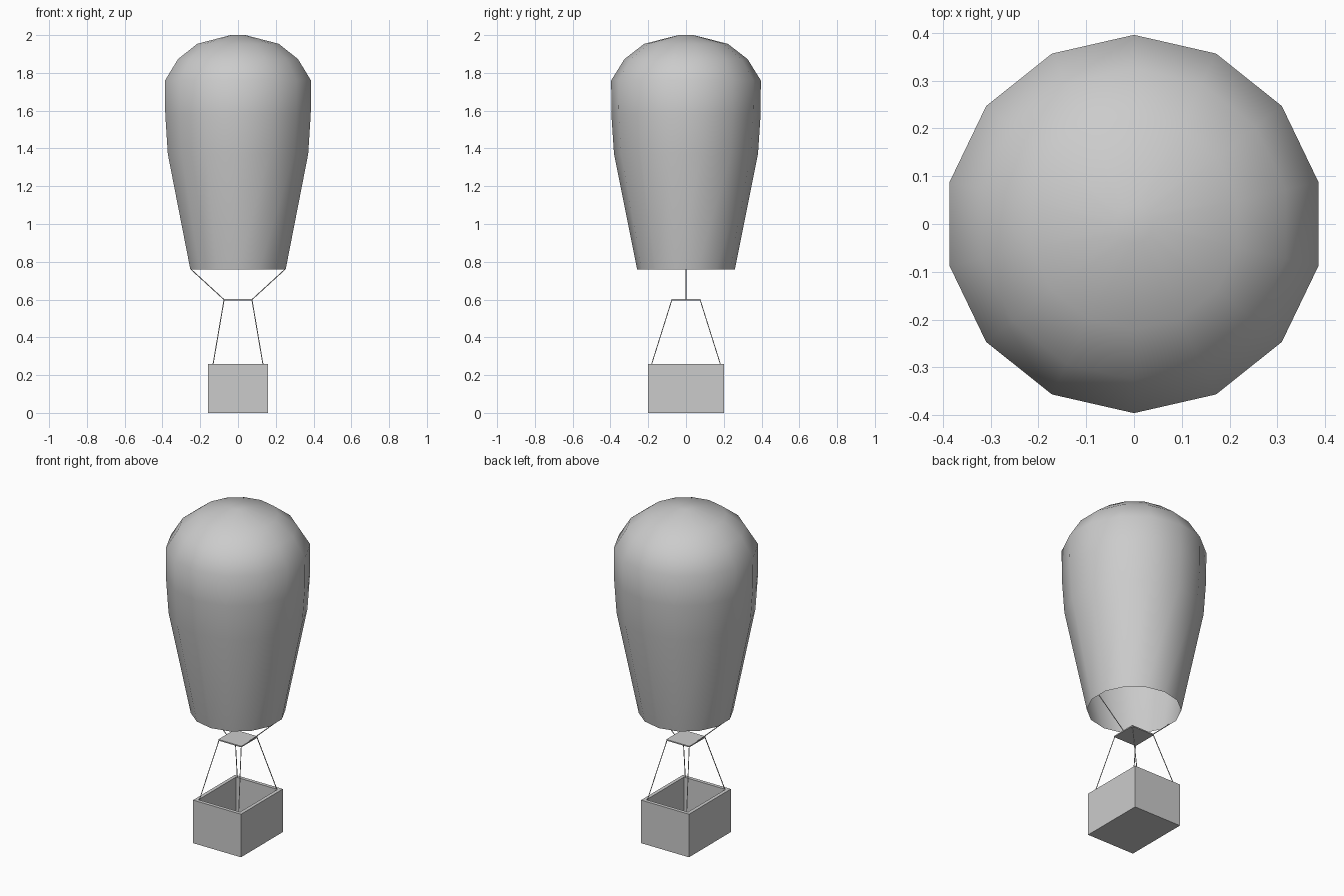
import bpy, bmesh, math
from mathutils import Vector

if "Cube" in bpy.data.objects:
    bpy.data.objects.remove(bpy.data.objects["Cube"])


def make_object(name, bm, smooth=False):
    bmesh.ops.recalc_face_normals(bm, faces=bm.faces)
    mesh = bpy.data.meshes.new(name)
    bm.to_mesh(mesh)
    bm.free()
    for p in mesh.polygons:
        p.use_smooth = smooth
    ob = bpy.data.objects.new(name, mesh)
    bpy.context.collection.objects.link(ob)
    return ob


def box(name, size, z0):
    bm = bmesh.new()
    bmesh.ops.create_cube(bm, size=1)
    for v in bm.verts:
        v.co = Vector((v.co.x * size[0], v.co.y * size[1], z0 + (v.co.z + 0.5) * size[2]))
    return bm


def rope(name, a, b, r=0.0025):
    a, b = Vector(a), Vector(b)
    d = b - a
    bm = bmesh.new()
    bmesh.ops.create_cone(bm, cap_ends=True, segments=6, radius1=r, radius2=r, depth=d.length)
    rot = d.to_track_quat('Z', 'Y')
    for v in bm.verts:
        v.co = rot @ v.co + (a + b) / 2
    make_object(name, bm)


# Envelope: 14-sided open shell, corners on the y axis
SIDES = 14
profile = [(0.259, 0.76), (0.381, 1.37), (0.395, 1.58), (0.396, 1.76),
           (0.326, 1.873), (0.221, 1.954), (0.04, 2.0)]
bm = bmesh.new()
rings = []
for r, z in profile:
    angles = [math.pi / 2 + math.tau * i / SIDES for i in range(SIDES)]
    rings.append([bm.verts.new((r * math.cos(a), r * math.sin(a), z)) for a in angles])
for lo, hi in zip(rings, rings[1:]):
    for i in range(SIDES):
        j = (i + 1) % SIDES
        bm.faces.new((lo[i], lo[j], hi[j], hi[i]))
bm.faces.new(rings[-1])
make_object("balloon_envelope", bm, smooth=True)

# Burner plate
make_object("burner_plate", box("burner_plate", (0.154, 0.156, 0.007), 0.595))

# Basket: box hollowed from the top
bm = box("basket", (0.32, 0.40, 0.26), 0)
bm.faces.ensure_lookup_table()
top = max(bm.faces, key=lambda f: f.calc_center_median().z)
bmesh.ops.inset_region(bm, faces=[top], thickness=0.03)
bottom = bmesh.ops.extrude_face_region(bm, geom=[top])
bmesh.ops.delete(bm, geom=[top], context='FACES_ONLY')
bmesh.ops.translate(bm, vec=(0, 0, -0.23),
                    verts=[e for e in bottom["geom"] if isinstance(e, bmesh.types.BMVert)])
make_object("basket", bm)

# Ropes: plate to envelope on each side, plate corners to basket corners
for sx in (-1, 1):
    rope("envelope_rope", (sx * 0.074, 0, 0.6), (sx * 0.251, 0, 0.762))
    for sy in (-1, 1):
        rope("basket_rope", (sx * 0.132, sy * 0.182, 0.258), (sx * 0.074, sy * 0.075, 0.598))
